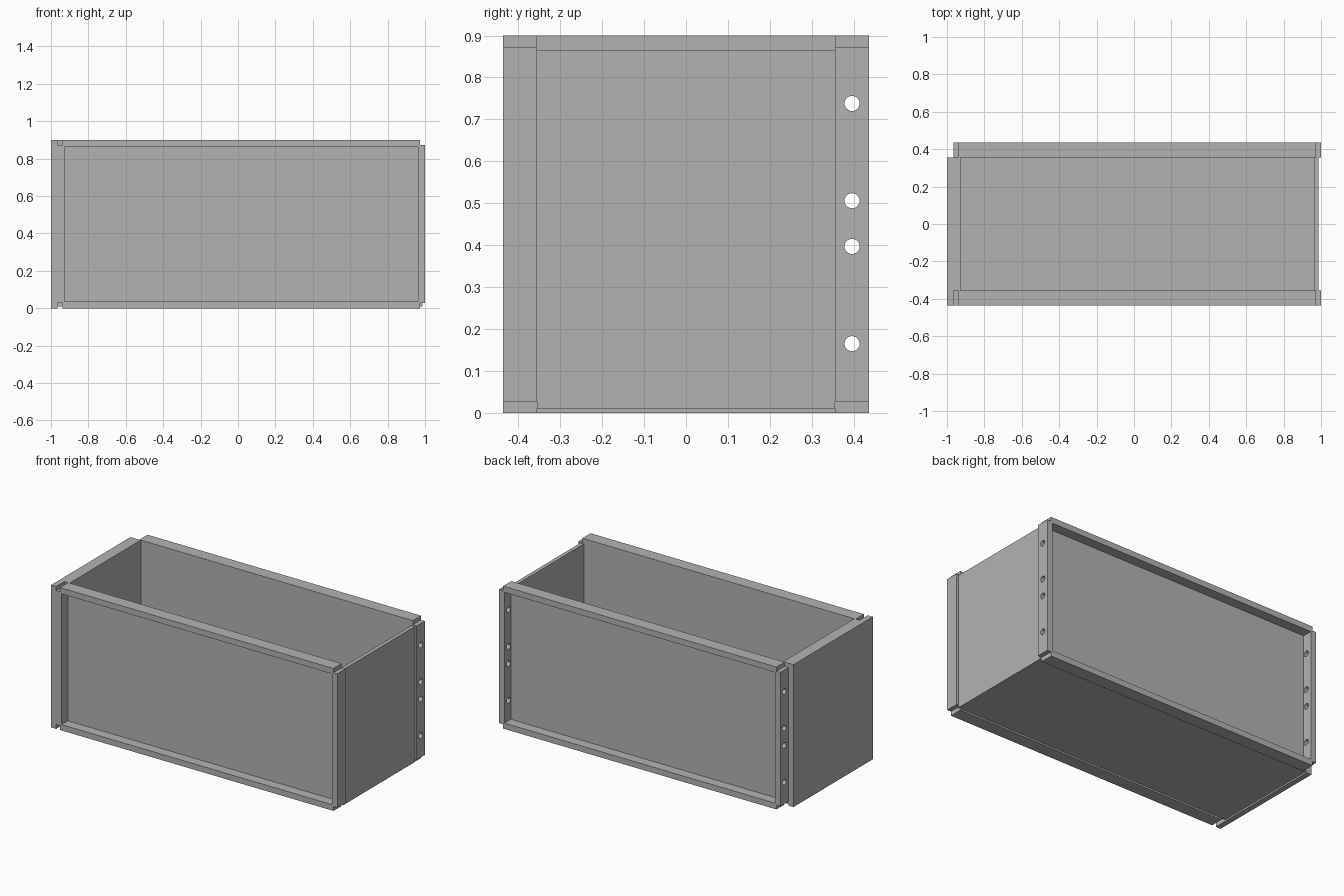
import bpy
import bmesh
import math
from mathutils import Matrix, Vector

if "Cube" in bpy.data.objects:
    bpy.data.objects.remove(bpy.data.objects["Cube"], do_unlink=True)

GREY = (0.45, 0.45, 0.45, 1)
mat = bpy.data.materials.new("grey metal")
mat.use_nodes = True
mat.diffuse_color = GREY
mat.node_tree.nodes["Principled BSDF"].inputs["Base Color"].default_value = GREY


def finish(name, bm):
    mesh = bpy.data.meshes.new(name)
    bm.to_mesh(mesh)
    bm.free()
    mesh.materials.append(mat)
    obj = bpy.data.objects.new(name, mesh)
    bpy.context.collection.objects.link(obj)
    return obj


def box(name, x, y, z):
    """Box from (low, high) ranges on each axis."""
    lo, hi = (Vector(v) for v in zip(x, y, z))
    bm = bmesh.new()
    place = Matrix.Translation((lo + hi) / 2) @ Matrix.Diagonal((*(hi - lo), 1))
    bmesh.ops.create_cube(bm, size=1, matrix=place)
    return finish(name, bm)


HEIGHT = 0.9
INNER, OUTER = 0.355, 0.437       # depth of the long trays
LEFT_END, RIGHT_END = -0.965, 1.0
NOTCH = 0.027                     # relief cut at each tray corner
SHEET = 0.037


def span(sign, a, b):
    return sorted((sign * a, sign * b))


# Front and back: recessed panel with four outward flanges
end_flanges = {}
for side, sign in (("front", -1), ("back", 1)):
    flange_y = span(sign, INNER, OUTER)
    web_x = (LEFT_END + NOTCH, RIGHT_END - NOTCH)
    box(side + "_panel", web_x, span(sign, INNER, 0.374), (0, HEIGHT))
    box(side + "_bottom_flange", web_x, flange_y, (0, SHEET))
    box(side + "_top_flange", web_x, flange_y, (HEIGHT - SHEET, HEIGHT))
    for end, x in (("right", (LEFT_END, LEFT_END + SHEET)),
                   ("left", (RIGHT_END - SHEET, RIGHT_END))):
        name = side + "_" + end + "_flange"
        end_flanges[name] = box(name, x, flange_y, (NOTCH, HEIGHT - NOTCH))

# Bolt holes through both back end flanges
bm = bmesh.new()
for z in (0.165, 0.397, 0.506, 0.738):
    place = Matrix.Translation((0, 0.396, z)) @ Matrix.Rotation(math.pi / 2, 4, "Y")
    bmesh.ops.create_cone(bm, cap_ends=True, segments=32, radius1=0.018,
                          radius2=0.018, depth=3, matrix=place)
cutter = finish("hole_cutter", bm)
cutter.hide_render = True
for name in ("back_right_flange", "back_left_flange"):
    obj = end_flanges[name]
    mod = obj.modifiers.new("holes", "BOOLEAN")
    mod.operation = "DIFFERENCE"
    mod.solver = "EXACT"
    mod.object = cutter
    bpy.context.view_layer.objects.active = obj
    bpy.ops.object.modifier_apply(modifier=mod.name)
bpy.data.objects.remove(cutter, do_unlink=True)

# End walls and floor
box("right_end_wall", (-1, LEFT_END), (-OUTER, INNER), (0, HEIGHT))
box("right_inner_wall", (LEFT_END, LEFT_END + SHEET), (-INNER, INNER), (0.01, HEIGHT))
box("left_end_wall", (0.963, 0.987), (-INNER, INNER), (0.035, 0.866))
box("floor", (LEFT_END, 0.987), (-INNER, INNER), (0.01, 0.035))
